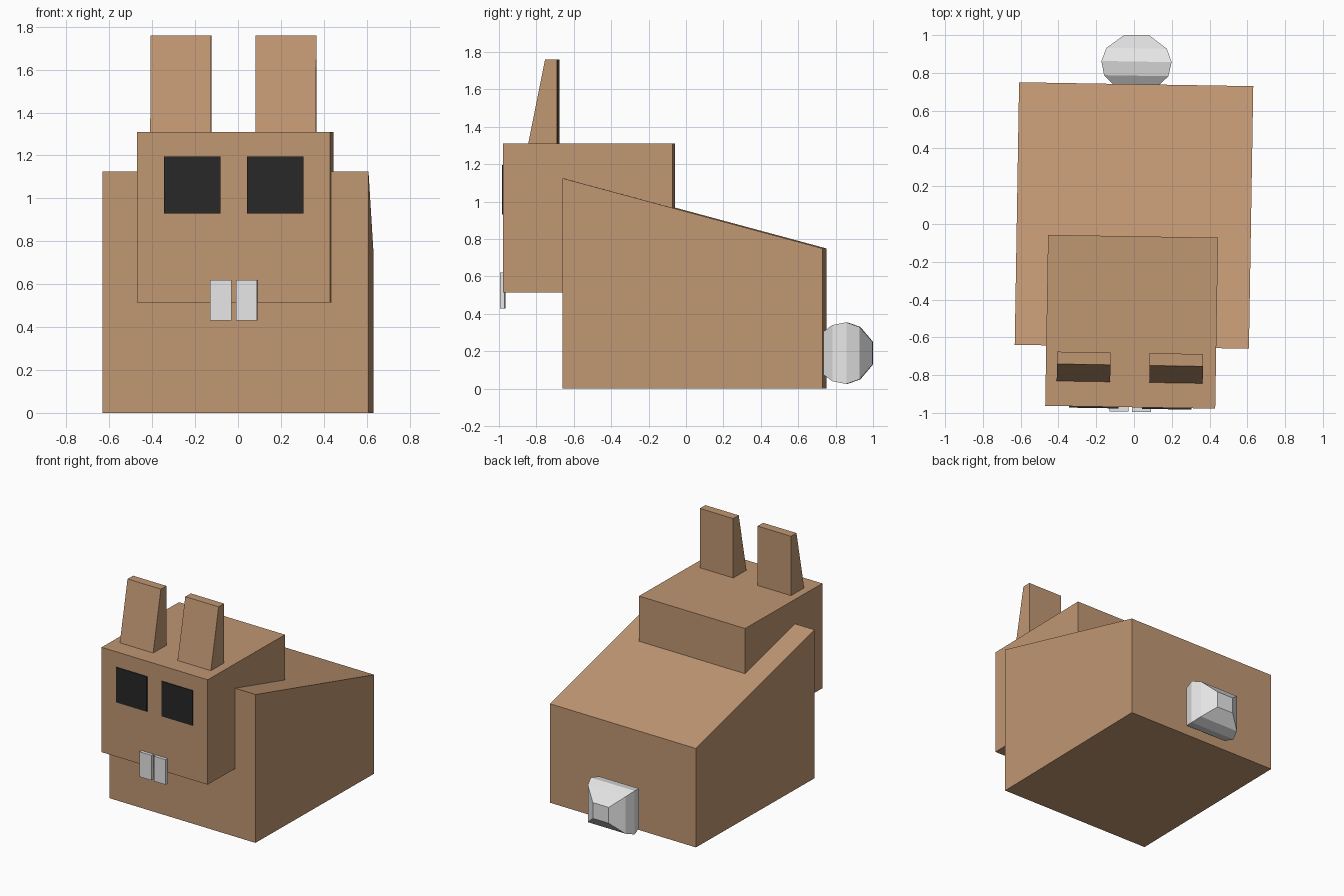
import bpy, bmesh, math
from mathutils import Matrix, Vector

cube = bpy.data.objects.get("Cube")
if cube:
    bpy.data.objects.remove(cube, do_unlink=True)

YAW = math.radians(-0.95)  # the whole figure is turned very slightly


def material(name, rgb):
    m = bpy.data.materials.new(name)
    m.use_nodes = True
    m.diffuse_color = (*rgb, 1)
    m.node_tree.nodes["Principled BSDF"].inputs["Base Color"].default_value = (*rgb, 1)
    return m


brown = material("brown_fur", (0.53, 0.31, 0.17))
black = material("black_eye", (0.021, 0.021, 0.021))
white = material("white", (0.8, 0.8, 0.8))


def finish(name, bm, mat, location):
    bmesh.ops.recalc_face_normals(bm, faces=bm.faces)
    mesh = bpy.data.meshes.new(name)
    bm.to_mesh(mesh)
    bm.free()
    mesh.materials.append(mat)
    ob = bpy.data.objects.new(name, mesh)
    ob.location = location
    ob.rotation_euler.z = YAW
    bpy.context.collection.objects.link(ob)
    return ob


def block(name, mat, location, width, profile):
    """Side profile of (y, z) points extruded across the width."""
    bm = bmesh.new()
    face = bm.faces.new([bm.verts.new((-width / 2, y, z)) for y, z in profile])
    new = bmesh.ops.extrude_face_region(bm, geom=[face])["geom"]
    bmesh.ops.translate(bm, vec=(width, 0, 0),
                        verts=[v for v in new if isinstance(v, bmesh.types.BMVert)])
    return finish(name, bm, mat, location)


def rect(depth, height):
    d = depth / 2
    return [(-d, 0), (d, 0), (d, height), (-d, height)]


# Wedge body and box head
block("body", brown, (0, 0.045, 0), 1.24,
      [(-0.695, 0), (0.695, 0), (0.695, 0.75), (-0.695, 1.125)])
head_at = Vector((-0.0125, -0.5175, 0.515))
block("head", brown, head_at, 0.9, rect(0.905, 0.795))


def on_head(x, y, z):
    return head_at + Matrix.Rotation(YAW, 3, "Z") @ Vector((x, y, z))


# Paired face parts: sloped ears, flat eyes and front teeth
FRONT = -0.4525
for side, ear_x, eye_x, tooth_x in (("right", -0.25, -0.193, -0.06),
                                    ("left", 0.24, 0.194, 0.06)):
    block(side + "_ear", brown, on_head(ear_x, -0.165, 0.795), 0.283,
          [(-0.155, 0), (0, 0), (0, 0.45), (-0.065, 0.45)])
    block(side + "_eye", black, on_head(eye_x, FRONT - 0.003, 0.415), 0.262, rect(0.009, 0.265))
    block(side + "_tooth", white, on_head(tooth_x, FRONT - 0.011, -0.085), 0.1, rect(0.026, 0.19))

# Faceted tail: square rings along y, capped at both ends
bm = bmesh.new()
rings = []
for y, w, h in ((-0.13, 0.115, 0.11), (-0.075, 0.17, 0.15), (0, 0.186, 0.165),
                (0.07, 0.16, 0.14), (0.139, 0.067, 0.06)):
    rings.append([bm.verts.new((sx * w, y, sz * h))
                  for sx, sz in ((-1, -1), (1, -1), (1, 1), (-1, 1))])
for a, b in zip(rings, rings[1:]):
    for i in range(4):
        j = (i + 1) % 4
        bm.faces.new((a[i], a[j], b[j], b[i]))
bm.faces.new(rings[0])
bm.faces.new(rings[-1])
finish("tail", bm, white, (0.013, 0.86, 0.19))
